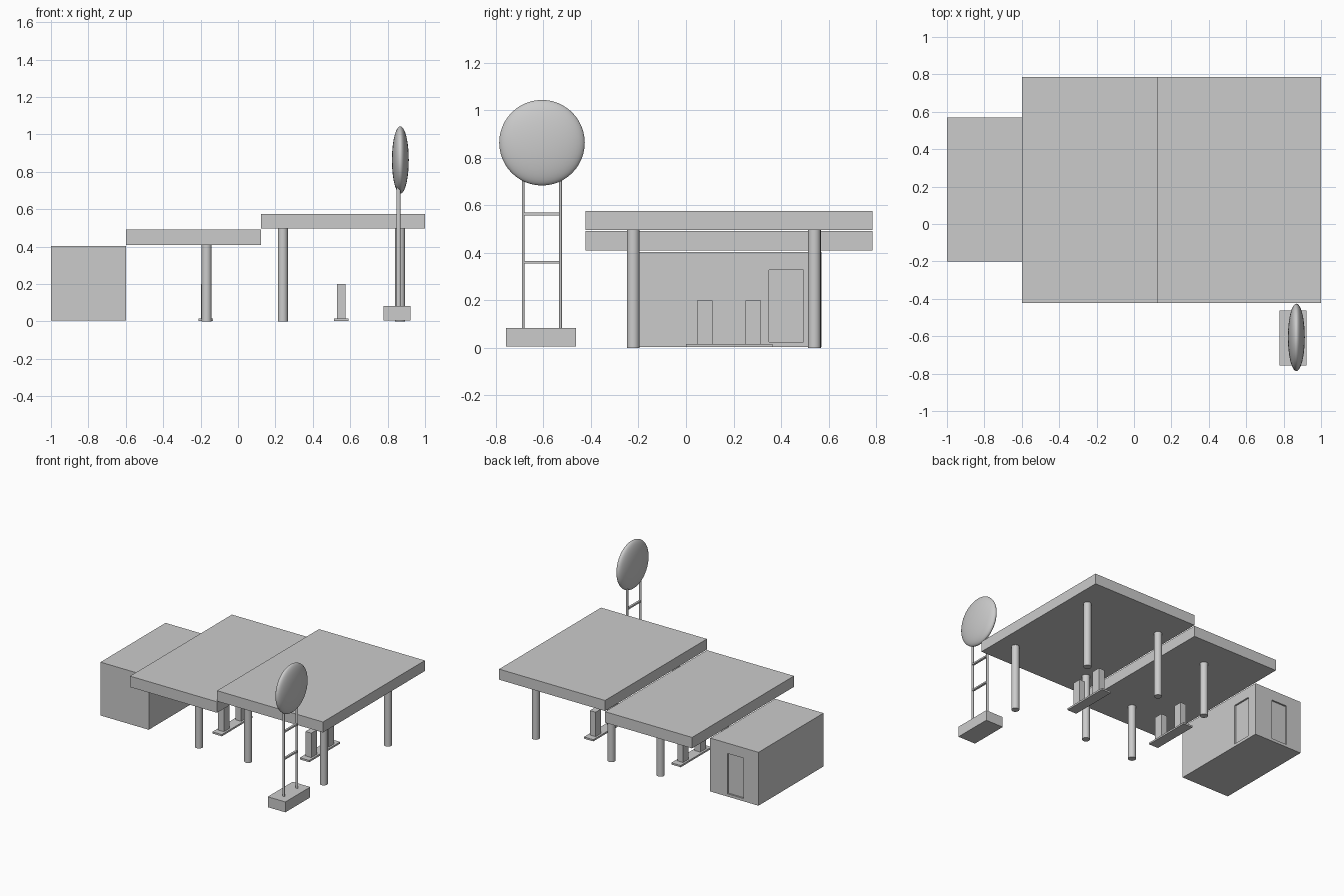
import bpy

if "Cube" in bpy.data.objects:
    bpy.data.objects.remove(bpy.data.objects["Cube"])


def box(name, x0, x1, y0, y1, z0, z1):
    bpy.ops.mesh.primitive_cube_add(size=1, location=((x0 + x1) / 2, (y0 + y1) / 2, (z0 + z1) / 2))
    o = bpy.context.object
    o.name = name
    o.scale = (x1 - x0, y1 - y0, z1 - z0)
    bpy.ops.object.transform_apply(location=False, rotation=False, scale=True)
    return o


def post(name, x, y, z0, z1, rx, ry):
    bpy.ops.mesh.primitive_cylinder_add(vertices=32, radius=1, depth=z1 - z0, location=(x, y, (z0 + z1) / 2))
    o = bpy.context.object
    o.name = name
    o.scale = (rx, ry, 1)
    bpy.ops.object.transform_apply(location=False, rotation=False, scale=True)
    bpy.ops.object.shade_smooth_by_angle()
    return o


# Shop building with two recessed doors
shop = box("shop_building", -1.0, -0.6, -0.2, 0.57, 0.004, 0.404)
depth = 0.012
for cutter in (box("side_door_cutter", -0.6 - depth, -0.55, 0.35, 0.495, 0.025, 0.327),
               box("back_door_cutter", -0.876, -0.745, 0.57 - depth, 0.62, 0.025, 0.327)):
    m = shop.modifiers.new(cutter.name, 'BOOLEAN')
    m.operation = 'DIFFERENCE'
    m.solver = 'EXACT'
    m.object = cutter
    cutter.hide_render = True
    cutter.hide_set(True)

# Stepped canopy roofs
box("low_canopy", -0.6, 0.122, -0.422, 0.785, 0.409, 0.491)
box("high_canopy", 0.122, 1.0, -0.422, 0.785, 0.496, 0.575)

# Canopy columns
for x, top in ((-0.168, 0.41), (0.24, 0.497), (0.867, 0.497)):
    for y in (-0.222, 0.54):
        post("canopy_column", x, y, 0, top, 0.027, 0.027)

# Pump islands, two pumps each
for x in (-0.173, 0.552):
    box("pump_island", x - 0.039, x + 0.039, 0.0, 0.365, 0.003, 0.016)
    for y in (0.079, 0.283):
        box("fuel_pump", x - 0.024, x + 0.024, y - 0.033, y + 0.033, 0.015, 0.199)

# Roadside sign: base, ladder frame and flattened disc
box("sign_base", 0.777, 0.923, -0.757, -0.463, 0.005, 0.083)
for y in (-0.685, -0.528):
    post("sign_pole", 0.858, y, 0.08, 0.74, 0.01, 0.006)
for z in (0.36, 0.563):
    box("sign_rung", 0.85, 0.866, -0.685, -0.528, z - 0.006, z + 0.006)
bpy.ops.mesh.primitive_uv_sphere_add(segments=48, ring_count=24, radius=1, location=(0.868, -0.606, 0.863))
disc = bpy.context.object
disc.name = "sign_disc"
disc.scale = (0.045, 0.18, 0.18)
bpy.ops.object.transform_apply(location=False, rotation=False, scale=True)
bpy.ops.object.shade_smooth()
